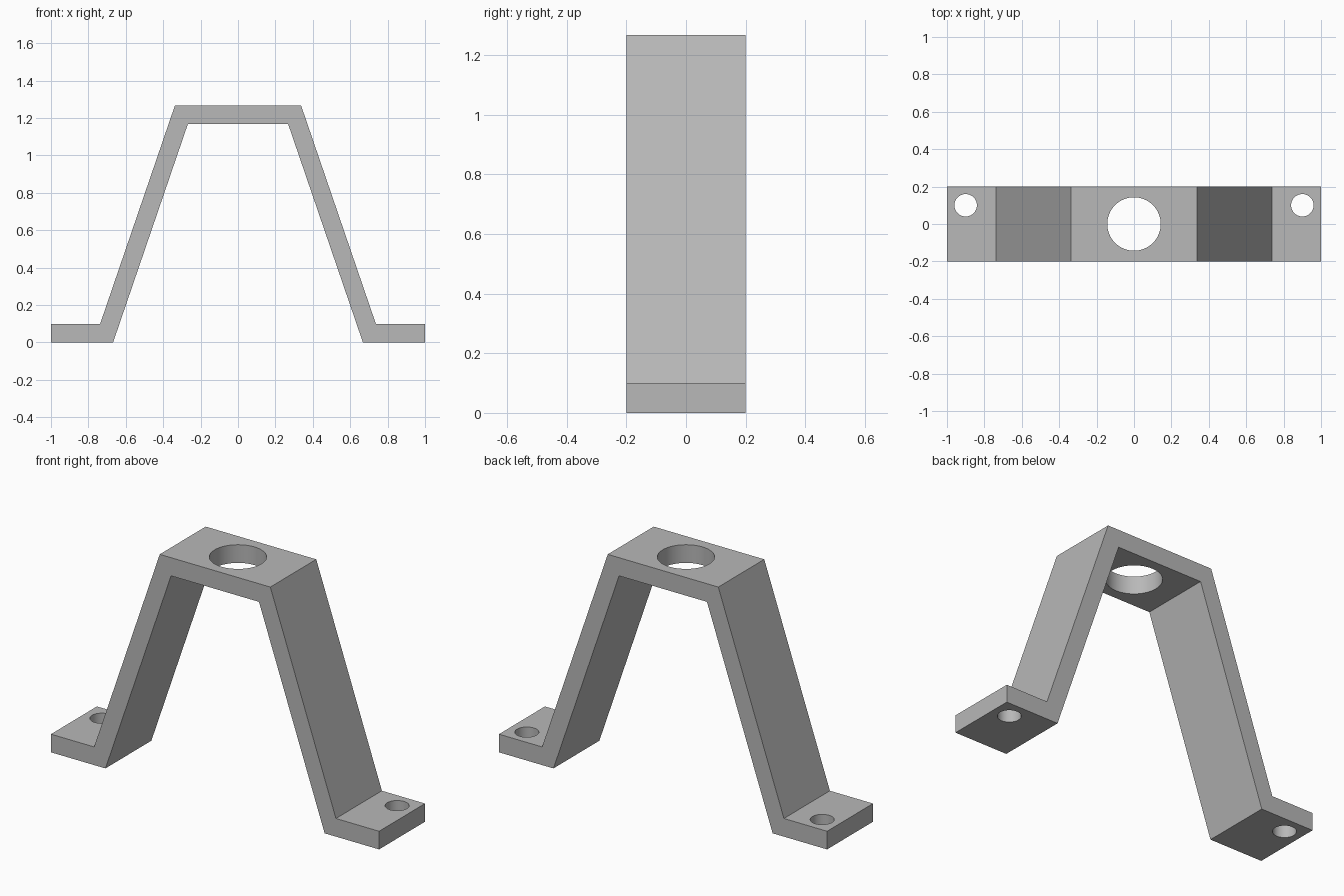
import bpy
import bmesh

cube = bpy.data.objects.get("Cube")
if cube:
    bpy.data.objects.remove(cube, do_unlink=True)

HALF_DEPTH = 0.2

grey = bpy.data.materials.new("plain grey")
grey.use_nodes = True
colour = (0.48, 0.48, 0.48, 1)
grey.diffuse_color = colour
grey.node_tree.nodes["Principled BSDF"].inputs["Base Color"].default_value = colour


def add_object(name, bm):
    bmesh.ops.recalc_face_normals(bm, faces=bm.faces)
    mesh = bpy.data.meshes.new(name)
    bm.to_mesh(mesh)
    bm.free()
    mesh.materials.append(grey)
    obj = bpy.data.objects.new(name, mesh)
    bpy.context.collection.objects.link(obj)
    return obj


def drill(target, x, y, z, radius):
    """Cut a round vertical hole through the plate at x, y, z."""
    bpy.ops.mesh.primitive_cylinder_add(
        vertices=64, radius=radius, depth=0.3, location=(x, y, z))
    cutter = bpy.context.object
    cutter.name = "hole_cutter"
    cutter.hide_render = True
    mod = target.modifiers.new("hole", "BOOLEAN")
    mod.operation = "DIFFERENCE"
    mod.solver = "EXACT"
    mod.object = cutter
    bpy.ops.object.select_all(action="DESELECT")
    bpy.context.view_layer.objects.active = target
    target.select_set(True)
    bpy.ops.object.modifier_apply(modifier=mod.name)
    bpy.data.objects.remove(cutter, do_unlink=True)


# Bent strip: right half of the outline, mirrored and extruded in depth
outer = [(0.337, 1.268), (0.737, 0.1), (1, 0.1)]
inner = [(1, 0), (0.668, 0), (0.268, 1.168)]
half = outer + inner
outline = half + [(-x, z) for x, z in reversed(half)]

bm = bmesh.new()
face = bm.faces.new([bm.verts.new((x, -HALF_DEPTH, z)) for x, z in outline])
extruded = bmesh.ops.extrude_face_region(bm, geom=[face])["geom"]
moved = [v for v in extruded if isinstance(v, bmesh.types.BMVert)]
bmesh.ops.translate(bm, verts=moved, vec=(0, 2 * HALF_DEPTH, 0))
bracket = add_object("bracket", bm)

# Large hole in the top plate, a bolt hole in each foot
drill(bracket, 0, 0, 1.218, 0.143)
for side in (-1, 1):
    drill(bracket, side * 0.9, 0.1, 0.05, 0.06)

bpy.ops.object.shade_smooth_by_angle()
